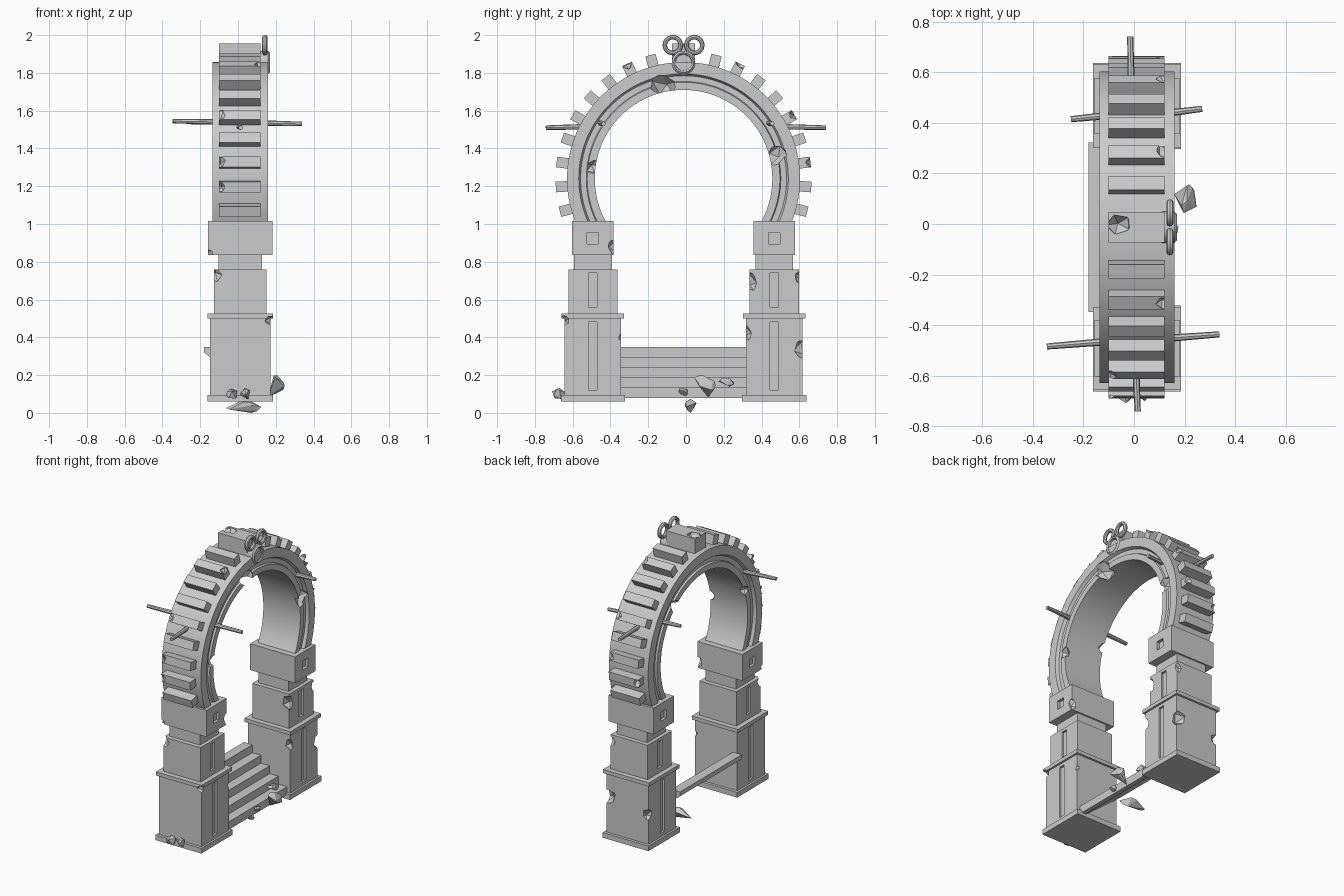
import bpy, bmesh, math, random
from mathutils import Matrix, Vector

if "Cube" in bpy.data.objects:
    bpy.data.objects.remove(bpy.data.objects["Cube"])

random.seed(4)
CX, CY, CZ = 0.012, -0.013, 1.24      # ring centre


def finish(name, bm, smooth=False):
    bmesh.ops.recalc_face_normals(bm, faces=bm.faces)
    me = bpy.data.meshes.new(name)
    bm.to_mesh(me)
    bm.free()
    ob = bpy.data.objects.new(name, me)
    bpy.context.collection.objects.link(ob)
    if smooth:
        bpy.ops.object.select_all(action='DESELECT')
        ob.select_set(True)
        bpy.context.view_layer.objects.active = ob
        bpy.ops.object.shade_smooth_by_angle(angle=math.radians(30))
    return ob


def box(bm, loc, dims, rot=Matrix()):
    m = Matrix.Translation(loc) @ rot @ Matrix.Diagonal((*dims, 1))
    bmesh.ops.create_cube(bm, size=1, matrix=m)


def cylinder(bm, a, b, r1, r2, n=8):
    a, b = Vector(a), Vector(b)
    rot = (b - a).to_track_quat('Z', 'Y').to_matrix().to_4x4()
    bmesh.ops.create_cone(bm, cap_ends=True, segments=n, radius1=r1, radius2=r2,
                          depth=(b - a).length, matrix=Matrix.Translation((a + b) / 2) @ rot)


def chip(bm, x, y, z, r):
    rot = Matrix.Rotation(random.uniform(0, 3), 4, Vector((1, random.random(), random.random())))
    m = Matrix.Translation((x, y, z)) @ rot @ Matrix.Diagonal((r, r * 0.8, r * 1.2, 1))
    bmesh.ops.create_icosphere(bm, subdivisions=1, radius=1, matrix=m)


def cut(ob, cutter):
    mod = ob.modifiers.new("cut", 'BOOLEAN')
    mod.operation = 'DIFFERENCE'
    mod.solver = 'EXACT'
    mod.use_self = True
    mod.object = cutter
    bpy.context.view_layer.objects.active = ob
    bpy.ops.object.modifier_apply(modifier=mod.name)


def revolve(name, profile, a0, a1, n, centre, smooth=True, closed=False):
    """Sweep an (radius, x) profile around the x axis."""
    bm = bmesh.new()
    rings = []
    for i in range(n if closed else n + 1):
        a = math.radians(a0 + (a1 - a0) * i / n)
        rings.append([bm.verts.new((centre[0] + x, centre[1] + r * math.cos(a),
                                    centre[2] + r * math.sin(a))) for r, x in profile])
    k = len(profile)
    for i in range(n):
        p, q = rings[i], rings[(i + 1) % len(rings)]
        for j in range(k):
            bm.faces.new((p[j], p[(j + 1) % k], q[(j + 1) % k], q[j]))
    if not closed:
        bm.faces.new(rings[0])
        bm.faces.new(rings[-1])
    return finish(name, bm, smooth)


# Cutters: sunken panels and broken chips
bm = bmesh.new()
for s in (-1, 1):
    y = CY + s * 0.48
    for fx in (-1, 1):
        box(bm, (CX + fx * 0.16, y, 0.30), (0.03, 0.045, 0.36))
        box(bm, (CX + fx * 0.14, y, 0.65), (0.03, 0.045, 0.18))
        box(bm, (CX + fx * 0.17, y, 0.925), (0.04, 0.06, 0.06))
for c in ((.19, -.37, .87, .05), (.15, .335, .70, .05), (.17, .63, .34, .065), (.15, .61, .71, .04),
          (.18, .31, .43, .045), (.18, -.33, .40, .03), (-.13, -.63, .73, .045),
          (.18, -.65, .49, .035), (-.16, -.61, .84, .03), (-.15, .63, .30, .05)):
    chip(bm, *c)
pillar_cutter = finish("pillar_cutter", bm)

bm = bmesh.new()
for c in ((.14, -.12, 1.73, .07), (.16, .48, 1.36, .06), (.16, -.49, 1.30, .045),
          (-.13, .30, 1.60, .05), (-.13, -.45, 1.42, .04)):
    chip(bm, *c)
ring_cutter = finish("ring_cutter", bm)

# Pillars: stacked blocks (z0, z1, half depth x, half width y)
BLOCKS = {"pillar_plinth": (.06, .095, .174, .17), "pillar_lower": (.09, .51, .16, .15),
          "pillar_moulding": (.50, .525, .174, .165), "pillar_upper": (.52, .76, .14, .13),
          "pillar_neck": (.75, .845, .115, .10), "pillar_capital": (.835, 1.015, .17, .11)}
for s in (-1, 1):
    for name, (z0, z1, hx, hy) in BLOCKS.items():
        bm = bmesh.new()
        box(bm, (CX, CY + s * 0.48, (z0 + z1) / 2), (hx * 2, hy * 2, z1 - z0))
        cut(finish(name, bm), pillar_cutter)

# Arch ring with a groove on both faces
half = [(.617, .148), (.555, .148), (.545, .128), (.515, .128), (.51, .14), (.47, .14)]
profile = half + [(r, -x) for r, x in reversed(half)]
ring = revolve("arch_ring", profile, -30, 210, 72, (CX, CY, CZ))
cut(ring, ring_cutter)

# Teeth around the ring and the broken crown block
bm = bmesh.new()
chips = bmesh.new()
for s in (-1, 1):
    for k in range(9):
        a = math.radians(90 + s * (15 + 11.25 * k))
        rot = Matrix.Rotation(a, 4, 'X')
        d = Vector((0, math.cos(a), math.sin(a)))
        box(bm, Vector((0.01, CY, CZ)) + d * 0.635, (0.22, 0.085, 0.056), rot)
        if k in (1, 4, 6, 7):
            p = Vector((random.choice((-.1, .12)), CY, CZ)) + d * 0.685
            chip(chips, *p, 0.035)
box(bm, (0.01, CY, 1.895), (0.22, 0.12, 0.12))
chip(chips, -0.06, CY + 0.01, 1.975, 0.055)
teeth = finish("ring_teeth", bm)
teeth_cutter = finish("teeth_cutter", chips)
cut(teeth, teeth_cutter)
for c in (pillar_cutter, ring_cutter, teeth_cutter):
    bpy.data.objects.remove(c)

# Ornament: round medallion and two curled loops
revolve("medallion", [(.001, .11), (.001, .15), (.042, .15), (.044, .165), (.052, .17),
                      (.062, .16), (.062, .11)], 0, 360, 32, (0, CY, 1.855), closed=True)
for s in (-1, 1):
    tube = [(.042 + .012 * math.cos(t * math.pi / 4), .014 * math.sin(t * math.pi / 4)) for t in range(8)]
    revolve("curl_loop", tube, 0, 360, 24, (.142, CY + s * 0.057, 1.947), closed=True)

# Spikes sticking out of the ring
for a, b in (((-.345, -.485, 1.545), (-.1, -.465, 1.54)), ((.1, -.455, 1.535), (.338, -.437, 1.53)),
             ((-.25, .415, 1.54), (-.1, .43, 1.54)), ((.1, .435, 1.535), (.27, .456, 1.532)),
             ((.015, -.742, 1.51), (.005, -.53, 1.515)), ((-.015, .742, 1.51), (-.01, .50, 1.515))):
    bm = bmesh.new()
    out_first = abs(a[0]) > 0.2 or abs(a[1]) > 0.6
    cylinder(bm, a, b, .012 if out_first else .015, .015 if out_first else .012)
    finish("spike", bm, True)

# Stairs between the pillars
n, x0, z0, dx, dz = 5, -0.18, 0.35, 0.066, 0.054
pts = []
for i in range(n):
    pts += [(x0 + i * dx, z0 - i * dz), (x0 + (i + 1) * dx, z0 - i * dz)]
pts += [(x0 + n * dx, z0 - n * dz), (x0 + n * dx - 0.03, z0 - n * dz), (x0, z0 - 0.03)]
bm = bmesh.new()
f = bm.faces.new([bm.verts.new((x, CY - 0.335, z)) for x, z in pts])
ext = bmesh.ops.extrude_face_region(bm, geom=[f])
bmesh.ops.translate(bm, vec=(0, 0.67, 0), verts=[v for v in ext['geom'] if isinstance(v, bmesh.types.BMVert)])
finish("stairs", bm)

# Fallen rubble: jagged convex stones (centre, size)
for loc, size in (((.19, .09, .135), (.11, .14, .12)), ((.04, .025, .035), (.20, .06, .07)),
                  ((-.03, -.68, .10), (.06, .06, .06)), ((.04, -.67, .10), (.05, .06, .06)),
                  ((.11, .22, .165), (.08, .09, .05)), ((.14, -.02, .11), (.07, .07, .05))):
    bm = bmesh.new()
    for i in range(11):
        v = Vector([random.gauss(0, 1) for _ in range(3)]).normalized() * 0.55
        bm.verts.new([loc[j] + v[j] * size[j] for j in range(3)])
    lo = min(v.co.z for v in bm.verts)
    if lo < 0 or loc[2] < 0.05:
        bmesh.ops.translate(bm, vec=(0, 0, -lo), verts=bm.verts)
    hull = bmesh.ops.convex_hull(bm, input=bm.verts)
    bmesh.ops.delete(bm, geom=[g for g in hull['geom_interior'] if isinstance(g, bmesh.types.BMVert)],
                     context='VERTS')
    finish("rubble", bm)
